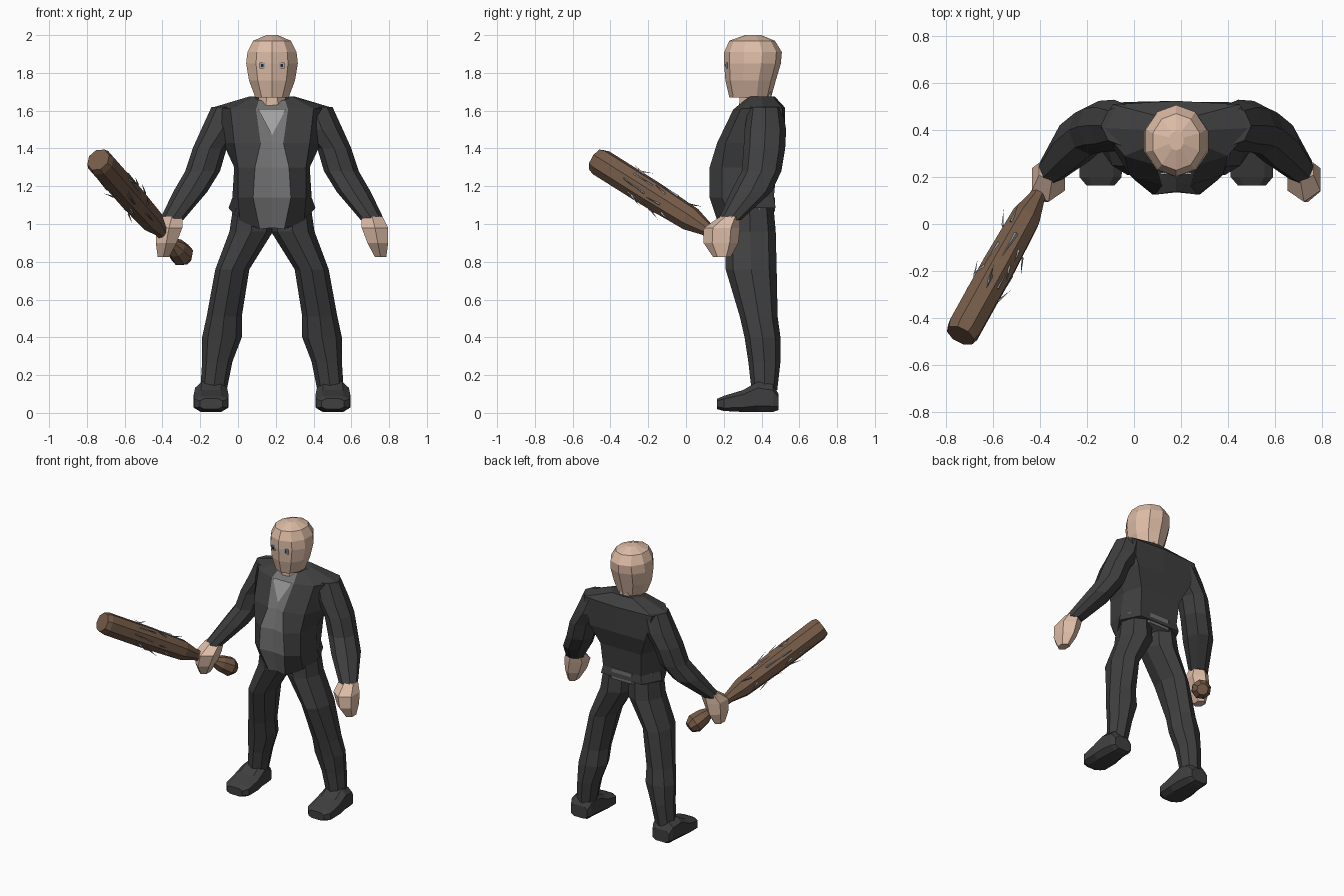
import bpy, bmesh, math, random
from mathutils import Vector

cube = bpy.data.objects.get("Cube")
if cube:
    bpy.data.objects.remove(cube)

CX = 0.18  # the body's own centre line
random.seed(4)


def material(name, r, g, b):
    m = bpy.data.materials.new(name)
    m.use_nodes = True
    m.diffuse_color = (r, g, b, 1)
    bsdf = m.node_tree.nodes["Principled BSDF"]
    bsdf.inputs["Base Color"].default_value = (r, g, b, 1)
    bsdf.inputs["Roughness"].default_value = 0.9
    return m


SUIT = material("dark suit", 0.05, 0.05, 0.05)
SHIRT = material("grey shirt", 0.17, 0.17, 0.17)
COLLAR = material("light collar", 0.36, 0.36, 0.36)
SKIN = material("skin", 0.72, 0.5, 0.38)
WOOD = material("brown wood", 0.18, 0.105, 0.065)
STEEL = material("steel splinters", 0.3, 0.34, 0.37)
EYE = material("eye grey blue", 0.3, 0.38, 0.46)
PUPIL = material("pupil", 0.02, 0.02, 0.025)


def build(name, verts, faces, mats, rule=None):
    bm = bmesh.new()
    vs = [bm.verts.new(v) for v in verts]
    for i, f in enumerate(faces):
        face = bm.faces.new([vs[k] for k in f])
        if rule:
            face.material_index = rule(i)
    bmesh.ops.recalc_face_normals(bm, faces=bm.faces)
    me = bpy.data.meshes.new(name)
    bm.to_mesh(me)
    bm.free()
    for m in mats:
        me.materials.append(m)
    ob = bpy.data.objects.new(name, me)
    bpy.context.collection.objects.link(ob)


def loft(name, rings, mats, rule=None):
    """Skin a list of equal point rings and cap both ends."""
    n = len(rings[0])
    verts = [p for r in rings for p in r]
    faces = [(k * n + j, k * n + (j + 1) % n, (k + 1) * n + (j + 1) % n, (k + 1) * n + j)
             for k in range(len(rings) - 1) for j in range(n)]
    faces += [tuple(range(n)), tuple(range(len(verts) - n, len(verts)))]
    build(name, verts, faces, mats, rule)


def ring(c, u, v, n=8, e=1.0, turn=0.5):
    """Faceted oval spanned by u and v; a lower e is squarer, turn 0 puts corners on the axes."""
    k = math.cos(2 * math.pi * turn / n) ** e
    bend = lambda t: math.copysign(abs(t) ** e, t) / k
    angles = [2 * math.pi * (j + turn) / n for j in range(n)]
    return [Vector(c) + Vector(u) * bend(math.cos(a)) + Vector(v) * bend(math.sin(a)) for a in angles]


def level(x, y, z, rx, ry, side=1, **shape):
    return ring((CX + side * x, y, z), (rx, 0, 0), (0, ry, 0), **shape)


# Jacket and shirt front: height, slope, front y, four half points, back y
torso = [
    (1.57, .7, .30, [(.07, .31), (.10, .34), (.12, .40), (.08, .46)], .47),
    (1.60, .1, .26, [(.085, .25), (.22, .29), (.32, .41), (.27, .51)], .525),
    (1.43, 0, .185, [(.06, .165), (.20, .21), (.26, .38), (.22, .52)], .52),
    (1.30, 0, .14, [(.09, .125), (.18, .19), (.20, .35), (.16, .48)], .48),
    (1.14, 0, .135, [(.10, .125), (.18, .19), (.21, .33), (.15, .465)], .465),
    (.98, .7, .19, [(.065, .18), (.17, .24), (.23, .34), (.16, .475)], .475),
]
rings = []
for z, slope, front, half, back in torso:
    loop = [(0, front)] + half + [(0, back)] + [(-x, y) for x, y in reversed(half)]
    rings.append([Vector((CX + x, y, z + slope * min(y - .19, .15))) for x, y in loop])
loft("jacket", rings, [SUIT, SHIRT], lambda i: 1 if i < 50 and i % 10 in (0, 9) else 0)
build("open_collar", [(CX - .075, .243, 1.61), (CX + .075, .243, 1.61), (CX, .194, 1.47)],
      [(0, 1, 2)], [COLLAR])
loft("shirt_hem", [level(0, .335, 1.14, .19, .135), level(0, .335, 1.065, .19, .135)], [SHIRT])

# Head and neck
loft("neck", [level(0, .37, 1.58, .08, .09), level(0, .365, 1.74, .065, .08)], [SKIN])
head = [(.34, 1.67, .088, .105), (.342, 1.76, .122, .127), (.352, 1.85, .137, .143),
        (.355, 1.91, .13, .145), (.35, 1.97, .10, .115), (.355, 2.0, .03, .04)]
loft("head", [level(0, *r[:1], *r[1:], n=10) for r in head], [SKIN])


def plate(name, x, y, z, w, h, mat):
    u, v = (w, 0, 0), (0, 0, h)
    loft(name, [ring((x, y, z), u, v, 4), ring((x, y + .009, z), u, v, 4)], [mat])


leg = [(.10, .335, 1.13, .10, .125), (.11, .34, .96, .115, .135), (.21, .345, .76, .09, .135),
       (.253, .385, .51, .093, .10), (.265, .405, .40, .105, .095),
       (.29, .415, .27, .08, .085), (.31, .415, .12, .07, .068)]
sleeve = [(.22, .42, 1.62, .10, .09), (.265, .42, 1.50, .11, .11), (.33, .415, 1.40, .09, .11),
          (.367, .40, 1.28, .092, .105), (.433, .345, 1.17, .09, .108), (.533, .23, 1.02, .062, .06)]
# Foot sections: y, half width, bottom, top
foot = [(.165, .06, .02, .075), (.20, .09, .01, .09), (.30, .092, .005, .12),
        (.38, .085, .005, .165), (.46, .078, .005, .15), (.49, .065, .015, .10)]
hand = [(.53, .235, 1.04, .055, .045), (.545, .19, .98, .07, .083),
        (.56, .185, .90, .055, .08), (.575, .19, .825, .03, .04)]

# Paired limbs and eyes
for label, s in (("left", 1), ("right", -1)):
    plate(label + "_eye", CX + s * .051, .211, 1.84, .015, .016, EYE)
    plate(label + "_pupil", CX + s * .051, .209, 1.84, .006, .008, PUPIL)
    loft(label + "_leg", [level(*r, side=s, turn=0) for r in leg], [SUIT])
    loft(label + "_shoe", [ring((CX + s * .3225, y, (a + b) / 2), (w, 0, 0), (0, 0, (b - a) / 2), e=.6)
                           for y, w, a, b in foot], [SUIT])
    loft(label + "_sleeve", [level(*r, side=s, turn=0) for r in sleeve], [SUIT])
    loft(label + "_hand", [level(*r, side=s, n=6) for r in hand], [SKIN])

# Wooden bat held in the right hand
tip, knob = Vector((-.74, -.475, 1.34)), Vector((-.277, .36, .815))
axis = (knob - tip).normalized()
u = axis.cross(Vector((0, 1, 0))).normalized()
v = axis.cross(u)
profile = [(0, .06), (.03, .07), (.35, .07), (.6, .062), (.7, .035), (.84, .028),
           (.89, .05), (.96, .06), (1.0, .035)]
loft("bat", [ring(tip.lerp(knob, t), u * r, v * r) for t, r in profile], [WOOD])

# Steel splinters along the barrel: flat slivers, and thorns that stand out
verts, faces = [], []
for i in range(24):
    thorn = i % 3 > 0
    a = math.pi / 4 * i + random.uniform(-.15, .15)
    out = u * math.cos(a) + v * math.sin(a)
    across = axis.cross(out)
    base = tip.lerp(knob, random.uniform(.2, .53)) + out * .066
    length, rise, wide = (.08, random.uniform(.02, .035), .006) if thorn else (.13, .004, .009)
    along = axis * length * random.choice((-1, 1))
    k = len(verts)
    verts += [base - across * wide, base + across * wide, base + out * .009,
              base + along + out * rise + across * random.uniform(-.015, .015)]
    faces += [(k, k + 1, k + 2), (k, k + 1, k + 3), (k + 1, k + 2, k + 3), (k + 2, k, k + 3)]
build("bat_splinters", verts, faces, [STEEL])
